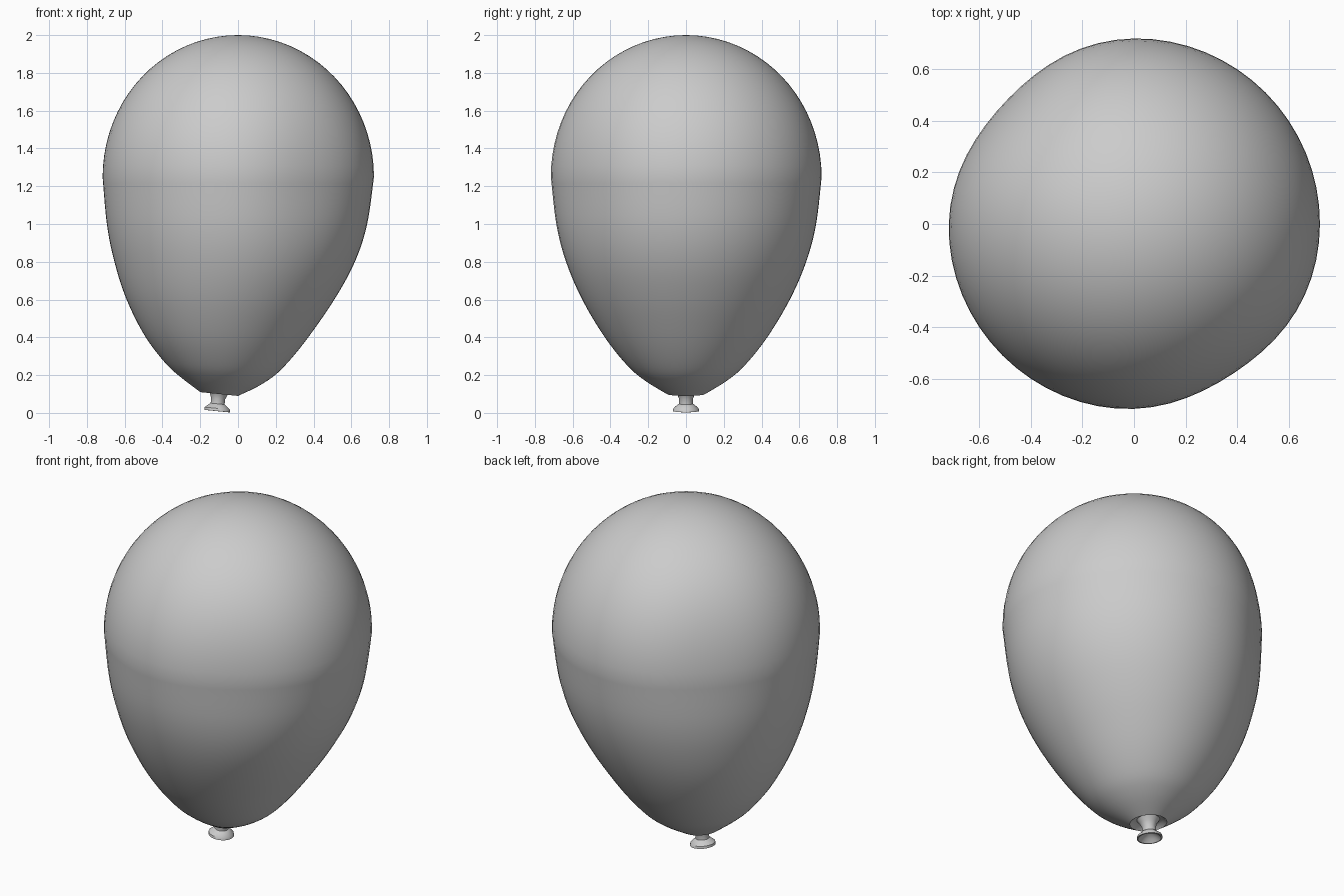
import bpy, bmesh, math

if "Cube" in bpy.data.objects:
    bpy.data.objects.remove(bpy.data.objects["Cube"])


def catmull(p, n):
    # smooth curve through the control points
    out = []
    q = [p[0]] + p + [p[-1]]
    for i in range(1, len(q) - 2):
        for k in range(n):
            t = k / n
            out.append(tuple(0.5 * (2 * b + (c - a) * t + (2 * a - 5 * b + 4 * c - d) * t * t
                       + (3 * b - a - 3 * c + d) * t ** 3)
                       for a, b, c, d in zip(q[i - 1], q[i], q[i + 1], q[i + 2])))
    return out + [p[-1]]


def gauss(deg, z, at, zc, wa, wz):
    d = (deg - at + 180) % 360 - 180
    return math.exp(-(d / wa) ** 2 - ((z - zc) / wz) ** 2)


def lofted(name, rings, segs, shape=None, tilt=None, apex=None):
    # skin of rings, each given as (z, centre x, radius)
    bm = bmesh.new()
    loops = []
    for z, cx, r in rings:
        loop = []
        for i in range(segs):
            a = 2 * math.pi * i / segs
            rr = r * (shape(math.degrees(a), z) if shape else 1)
            dx = rr * math.cos(a)
            w = tilt(z) if tilt else 1
            loop.append(bm.verts.new((cx + dx, rr * math.sin(a), z - 0.1 * w * dx)))
        loops.append(loop)
    for lo, hi in zip(loops, loops[1:]):
        for i in range(segs):
            j = (i + 1) % segs
            bm.faces.new((lo[i], lo[j], hi[j], hi[i]))
    if apex:
        top = bm.verts.new(apex)
        for i in range(segs):
            bm.faces.new((loops[-1][i], loops[-1][(i + 1) % segs], top))
    bmesh.ops.recalc_face_normals(bm, faces=bm.faces)
    me = bpy.data.meshes.new(name)
    bm.to_mesh(me)
    bm.free()
    ob = bpy.data.objects.new(name, me)
    bpy.context.collection.objects.link(ob)
    bpy.ops.object.select_all(action='DESELECT')
    ob.select_set(True)
    bpy.context.view_layer.objects.active = ob
    bpy.ops.object.shade_smooth_by_angle(angle=math.radians(40))
    return ob


# balloon body: drooping lower half, domed upper half, two soft flat spots
lower = [(0.10, -0.10, 0.10), (0.17, -0.083, 0.215), (0.25, -0.073, 0.31), (0.40, -0.06, 0.43),
         (0.60, -0.04, 0.55), (0.80, -0.018, 0.637), (1.0, -0.006, 0.69), (1.25, 0, 0.72)]
body = catmull(lower, 5)
for k in range(1, 20):
    t = math.pi / 2 * k / 20
    body.append((1.25 + 0.75 * math.sin(t), 0, 0.72 * math.cos(t)))
lofted("balloon_body", body, 64,
       shape=lambda a, z: 1 - 0.05 * gauss(a, z, 137, 1.4, 28, 0.5) - 0.035 * gauss(a, z, -57, 1.25, 25, 0.5),
       tilt=lambda z: max(0, 1 - (z - 0.1) / 0.4) ** 2, apex=(0, 0, 2))

# neck: funnel folded up inside the rim, then pinched and flared to an open lip
neck = [(0.10, -0.10, 0.10), (0.118, -0.10, 0.08), (0.122, -0.10, 0.062), (0.10, -0.102, 0.047),
        (0.075, -0.105, 0.037), (0.048, -0.108, 0.037), (0.044, -0.108, 0.044),
        (0.024, -0.11, 0.067), (0.010, -0.11, 0.069), (0.009, -0.11, 0.062),
        (0.028, -0.11, 0.045), (0.045, -0.108, 0.02)]
lofted("balloon_neck", neck, 32, apex=(-0.108, 0, 0.05))
